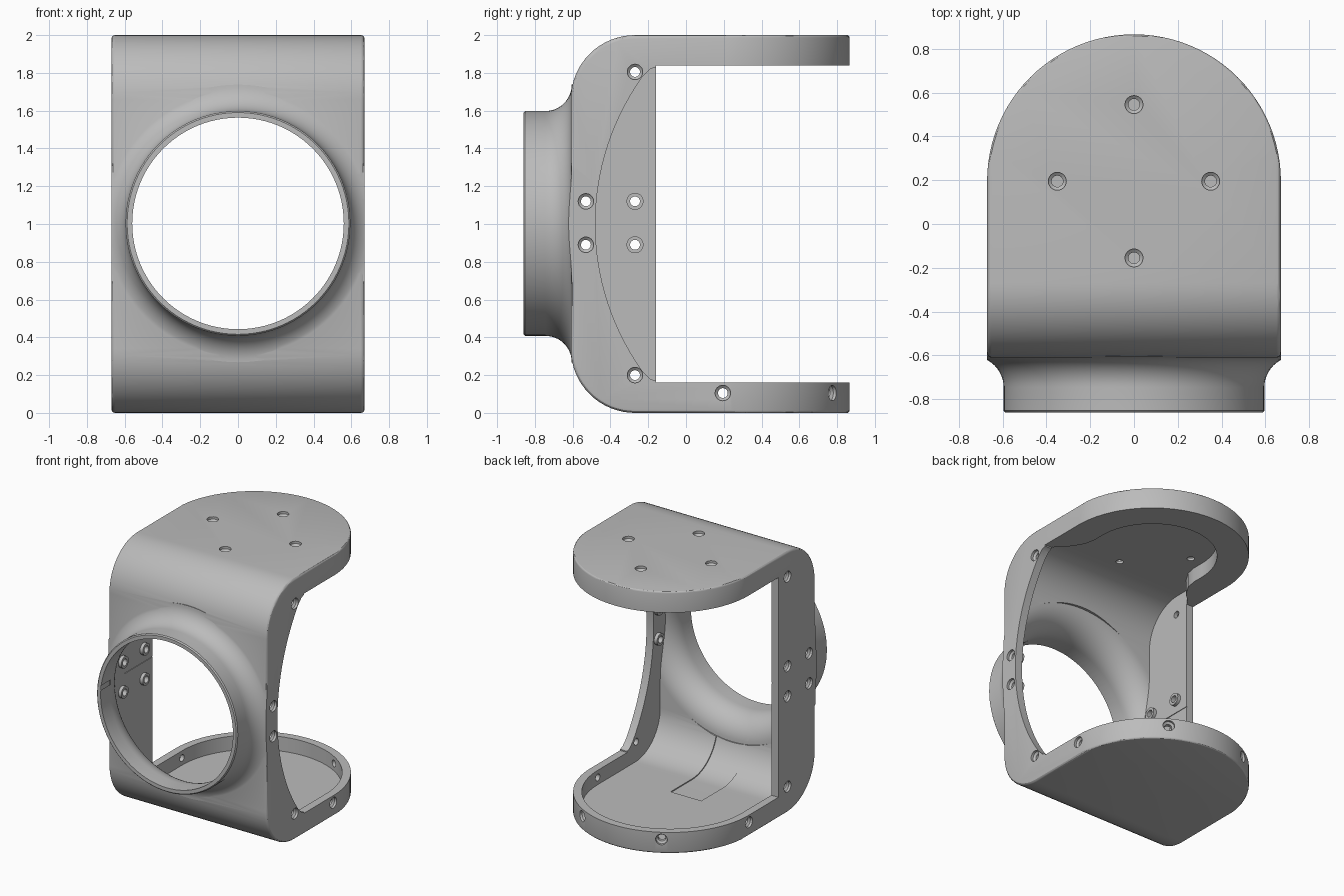
import bpy, bmesh, math
from mathutils import Matrix, Vector

if "Cube" in bpy.data.objects:
    bpy.data.objects.remove(bpy.data.objects["Cube"])

grey = bpy.data.materials.new("plain grey")
grey.diffuse_color = (0.5, 0.5, 0.5, 1)
grey.use_nodes = True
grey.node_tree.nodes["Principled BSDF"].inputs["Base Color"].default_value = grey.diffuse_color


def finish(name, bm):
    bmesh.ops.remove_doubles(bm, verts=bm.verts, dist=1e-5)
    bmesh.ops.recalc_face_normals(bm, faces=bm.faces)
    me = bpy.data.meshes.new(name)
    bm.to_mesh(me)
    bm.free()
    me.materials.append(grey)
    ob = bpy.data.objects.new(name, me)
    bpy.context.collection.objects.link(ob)
    return ob


def apply_mods(ob):
    dg = bpy.context.evaluated_depsgraph_get()
    me = bpy.data.meshes.new_from_object(ob.evaluated_get(dg))
    ob.modifiers.clear()
    ob.data = me


def prism(name, pts, axis, lo, hi, bevel=0):
    """Extrude a 2D outline along X (points are y,z) or Z (points are x,y)."""
    bm = bmesh.new()
    put = (lambda p, h: (h, p[0], p[1])) if axis == 'X' else (lambda p, h: (p[0], p[1], h))
    a = [bm.verts.new(put(p, lo)) for p in pts]
    b = [bm.verts.new(put(p, hi)) for p in pts]
    bm.faces.new(a)
    bm.faces.new(b)
    for i in range(len(pts)):
        j = (i + 1) % len(pts)
        bm.faces.new((a[i], a[j], b[j], b[i]))
    ob = finish(name, bm)
    if bevel:
        m = ob.modifiers.new("bevel", 'BEVEL')
        m.width, m.segments = bevel, 3
        m.limit_method, m.angle_limit = 'ANGLE', math.radians(60)
        apply_mods(ob)
    return ob


def box(name, x0, x1, y0, y1, z0, z1):
    return prism(name, [(x0, y0), (x1, y0), (x1, y1), (x0, y1)], 'Z', z0, z1)


def lathe(name, prof, origin, direction, n):
    """Spin (radius, height) points around an axis."""
    bm = bmesh.new()
    vs = [bm.verts.new((r, 0, h)) for r, h in prof]
    es = [bm.edges.new(p) for p in zip(vs, vs[1:])]
    bmesh.ops.spin(bm, geom=vs + es, axis=(0, 0, 1), cent=(0, 0, 0),
                   angle=math.tau, steps=n, use_duplicate=False)
    rot = Vector(direction).to_track_quat('Z', 'Y').to_matrix().to_4x4()
    bm.transform(Matrix.Translation(origin) @ rot)
    return finish(name, bm)


def combine(target, tool, op):
    m = target.modifiers.new("bool", 'BOOLEAN')
    m.operation, m.object, m.solver = op, tool, 'EXACT'
    apply_mods(target)
    bpy.data.objects.remove(tool)


def arc(cx, cy, r, a0, a1, n):
    return [(cx + r * math.cos(math.radians(a0 + (a1 - a0) * i / n)),
             cy + r * math.sin(math.radians(a0 + (a1 - a0) * i / n))) for i in range(n + 1)]


def side_profile(y0, y1, z0, z1, r):
    return ([(y1, z0), (y1, z1)] + arc(y0 + r, z1 - r, r, 90, 180, 16)
            + arc(y0 + r, z0 + r, r, 180, 270, 16))


def rounded_end(r, front):
    return [(-r, front), (r, front)] + arc(0, CY, r, 0, 180, 48)


CY, W, IN = 0.195, 0.67, 0.61

# Outer shell: rounded side profile trimmed by the round-ended plan
body = prism("yoke_bracket", side_profile(-0.61, 1.0, 0, 2, 0.34), 'X', -W, W, 0.02)
combine(body, prism("plan", [(-0.6705, -1), (0.6705, -1)] + arc(0, CY, 0.6705, 0, 180, 48),
                    'Z', -0.002, 2.002, 0.015), 'INTERSECT')

# Flared collar on the front
collar = lathe("collar", [(0, 0.86), (0.587, 0.86), (0.595, 0.852)]
               + [(x, -y) for x, y in arc(0.735, -0.745, 0.14, 180, 90, 12)]
               + [(0.735, 0.5), (0, 0.5)], (0, 0, 1.003), (0, -1, 0), 96)
combine(collar, box("clip", -W, W, -1, 1, 0, 2), 'INTERSECT')
combine(body, collar, 'UNION')

# Hollow interior, lower tray, upper pocket and the rear opening
combine(body, prism("cavity", side_profile(-0.56, -0.15, 0.05, 1.95, 0.3), 'X', -IN, IN), 'DIFFERENCE')
combine(body, prism("tray", rounded_end(IN, -0.2), 'Z', 0.05, 0.5), 'DIFFERENCE')
flare = [(0.61, -0.2), (0.61, -0.16), (0.585, -0.12), (0.52, -0.06), (0.465, 0.03), (0.45, 0.11)]
pocket = flare + arc(0, CY, 0.45, 0, 180, 32) + [(-x, y) for x, y in reversed(flare)]
combine(body, prism("pocket", pocket, 'Z', 1.5, 1.95), 'DIFFERENCE')
combine(body, box("opening", -1, 1, -0.16, 1.2, 0.16, 1.84), 'DIFFERENCE')

# Bore through the collar, flaring into the cavity
bore = lathe("bore", [(0, 0.95), (0.56, 0.95)]
             + [(x, -y) for x, y in arc(0.75, -0.75, 0.19, 180, 90, 12)]
             + [(0.75, 0.4), (0, 0.4)], (0, 0, 1.003), (0, -1, 0), 96)
combine(bore, box("clip", -IN, IN, -1, 1, 0, 2), 'INTERSECT')
combine(body, bore, 'DIFFERENCE')

# Bowed edge on the right flange
bow = [(-0.1, 0.16), (-0.14, 0.162), (-0.19, 0.18)]
bow += [(0.86 - math.sqrt(1.34 ** 2 - (z - 1) ** 2), z) for z in [0.22 + 1.56 * i / 30 for i in range(31)]]
bow += [(-0.19, 1.82), (-0.14, 1.838), (-0.1, 1.84)]
combine(body, prism("bow", bow, 'X', 0.5, 0.8), 'DIFFERENCE')

# Shallow strip inside the lower curve, and the seam on the left flange
strip = arc(-0.26, 0.35, 0.308, 190, 270, 14) + [(0, 0.042), (0, 0.06)] + arc(-0.26, 0.35, 0.28, 270, 190, 14)
combine(body, prism("strip", strip, 'X', -0.13, 0.13), 'DIFFERENCE')
combine(body, box("seam", -0.615, -0.6, -0.5, -0.1, 1.014, 1.022), 'DIFFERENCE')

# Screw positions: both flanges, lower rim, top plate
screws = []
shared = [(-0.27, 1.805), (-0.53, 1.12), (-0.53, 0.89), (-0.27, 0.2)]
for side in (1, -1):
    for y, z in shared + ([(-0.27, 1.12), (-0.27, 0.89)] if side < 0 else []):
        screws.append(((side * W, y, z), (side, 0, 0)))
        if 0.5 < z < 1.5:
            combine(body, lathe("boss", [(0, -0.05), (0.045, -0.05), (0.045, -0.085), (0, -0.085)],
                                (side * W, y, z), (side, 0, 0), 24), 'UNION')
for deg in (0, 60, 120, 180):
    c, s = math.cos(math.radians(deg)), math.sin(math.radians(deg))
    screws.append(((W * c, CY + W * s, 0.105), (c, s, 0)))
for x, y in [(0, 0.35), (0, -0.35), (0.35, 0), (-0.35, 0)]:
    screws.append(((x, CY + y, 2), (0, 0, 1)))

# Countersunk screw holes
for pos, d in screws:
    combine(body, lathe("screw_hole", [(0, 0.02), (0.041, 0.02), (0.041, -0.018), (0.026, -0.03),
                                       (0.026, -0.13), (0, -0.13)], pos, d, 24), 'DIFFERENCE')

bpy.ops.object.select_all(action='DESELECT')
body.select_set(True)
bpy.context.view_layer.objects.active = body
bpy.ops.object.shade_smooth_by_angle(angle=math.radians(30))
